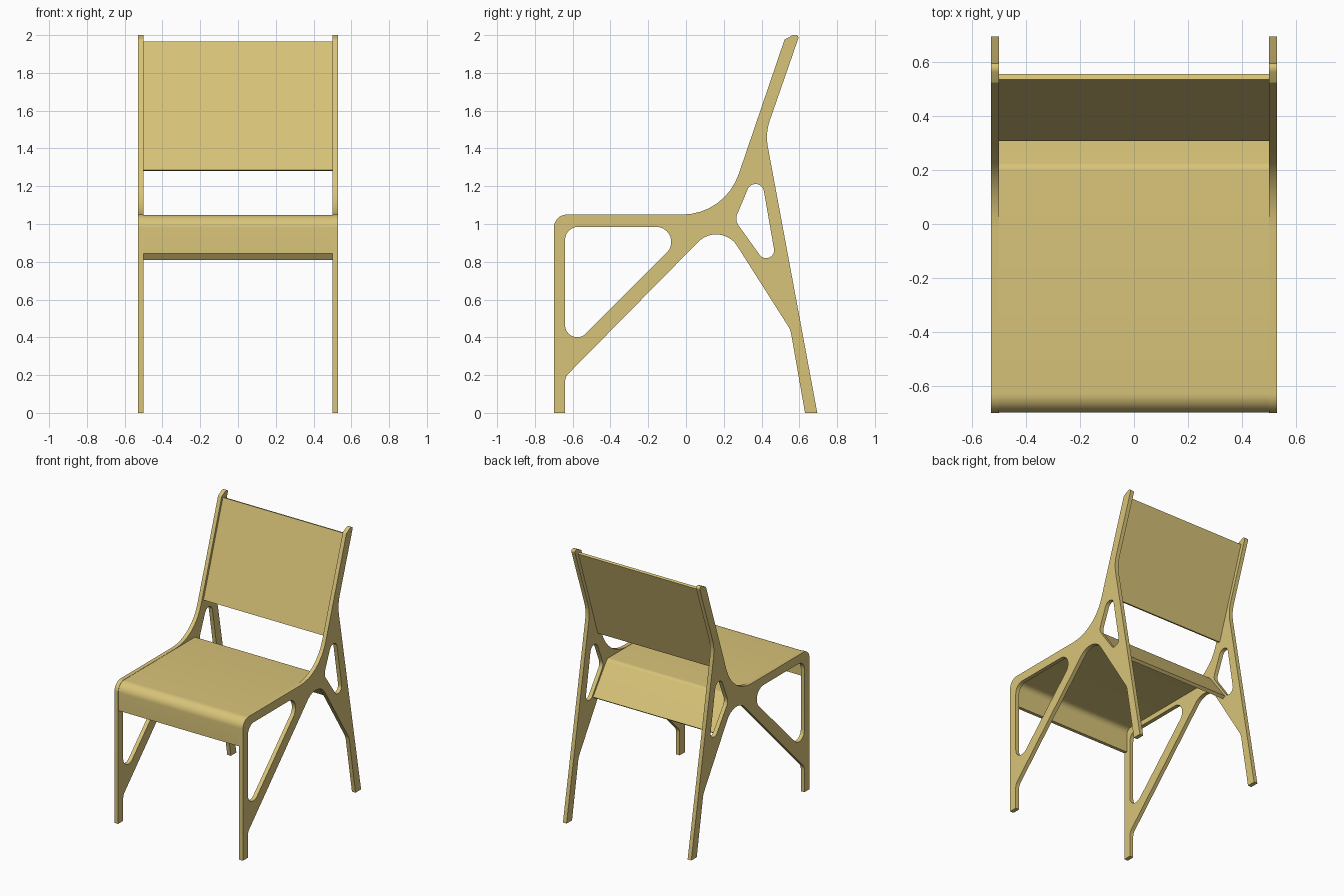
import bpy, math
from mathutils import Vector, Matrix

if "Cube" in bpy.data.objects:
    bpy.data.objects.remove(bpy.data.objects["Cube"])

wood = bpy.data.materials.new("wood")
wood.diffuse_color = (0.69, 0.55, 0.19, 1)
wood.use_nodes = True
wood.node_tree.nodes["Principled BSDF"].inputs["Base Color"].default_value = wood.diffuse_color


def fillet(corners):
    """Round every (y, z, radius) corner of a closed outline."""
    pts = []
    n = len(corners)
    for i, c in enumerate(corners):
        p = Vector(c[:2])
        r = c[2] if len(c) > 2 else 0
        if not r:
            pts.append(p)
            continue
        a = (Vector(corners[i - 1][:2]) - p).normalized()
        b = (Vector(corners[(i + 1) % n][:2]) - p).normalized()
        half = a.angle(b) / 2
        centre = p + (a + b).normalized() * (r / math.sin(half))
        start = p + a * (r / math.tan(half)) - centre
        sweep = start.angle_signed(p + b * (r / math.tan(half)) - centre)
        steps = max(3, math.ceil(abs(sweep) / math.radians(9)))
        for k in range(steps + 1):
            pts.append(centre + Matrix.Rotation(-sweep * k / steps, 2) @ start)
    return pts


def plate(name, outlines, x0, x1):
    """Extrude side-view outlines (first one outer, the rest holes) from x0 to x1."""
    cu = bpy.data.curves.new(name + "_profile", 'CURVE')
    cu.dimensions = '2D'
    cu.fill_mode = 'BOTH'
    cu.extrude = (x1 - x0) / 2
    for outline in outlines:
        pts = fillet(outline)
        sp = cu.splines.new('POLY')
        sp.points.add(len(pts) - 1)
        for q, p in zip(sp.points, pts):
            q.co = (p.x, p.y, 0, 1)
        sp.use_cyclic_u = True
    tmp = bpy.data.objects.new(name + "_tmp", cu)
    bpy.context.collection.objects.link(tmp)
    bpy.context.view_layer.update()
    mesh = bpy.data.meshes.new_from_object(
        tmp.evaluated_get(bpy.context.evaluated_depsgraph_get()))
    bpy.data.objects.remove(tmp)
    # profile x -> world y, profile y -> world z, depth -> world x
    mesh.transform(Matrix(((0, 0, 1, (x0 + x1) / 2), (1, 0, 0, 0),
                           (0, 1, 0, 0), (0, 0, 0, 1))))
    mesh.materials.clear()
    mesh.materials.append(wood)
    ob = bpy.data.objects.new(name, mesh)
    bpy.context.collection.objects.link(ob)
    bpy.ops.object.select_all(action='DESELECT')
    ob.select_set(True)
    bpy.context.view_layer.objects.active = ob
    bpy.ops.object.mode_set(mode='EDIT')
    bpy.ops.mesh.select_all(action='SELECT')
    bpy.ops.mesh.remove_doubles(threshold=0.0002)
    bpy.ops.mesh.normals_make_consistent(inside=False)
    bpy.ops.object.mode_set(mode='OBJECT')
    bpy.ops.object.shade_smooth_by_angle(angle=math.radians(25))
    return ob


# Side frames: legs, seat rail and back post cut from one board
frame = [(-0.70, 0), (-0.70, 1.05, 0.07), (0.206, 1.05, 0.315),
         (0.522, 1.977, 0.012), (0.572, 2.003, 0.03), (0.60, 1.998, 0.015),
         (0.42, 1.48, 0.26), (0.695, 0), (0.63, 0), (0.553, 0.44, 0.1),
         (0.182, 1.024, 0.132), (-0.64, 0.19, 0.06), (-0.64, 0)]
front_hole = [(-0.64, 0.985, 0.07), (0.035, 0.985, 0.08), (-0.64, 0.31, 0.064)]
rear_hole = [(0.258, 1.02, 0.06), (0.386, 1.326, 0.045), (0.497, 0.688, 0.042)]
for side, x in (("left", -0.53), ("right", 0.50)):
    plate(side + "_side_frame", [frame, front_hole, rear_hole], x, x + 0.03)

# Seat: bent sheet with a front lip and a rear flap
plate("seat", [[(-0.698, 0.845), (-0.698, 1.048, 0.07), (0.215, 1.048, 0.035),
                (0.382, 0.825), (0.362, 0.81), (0.202, 1.023, 0.01),
                (-0.673, 1.023, 0.045), (-0.673, 0.845)]], -0.5, 0.5)

# Backrest: flat leaning panel
plate("backrest", [[(0.307, 1.286), (0.536, 1.965), (0.555, 1.959),
                    (0.326, 1.28)]], -0.5, 0.5)
